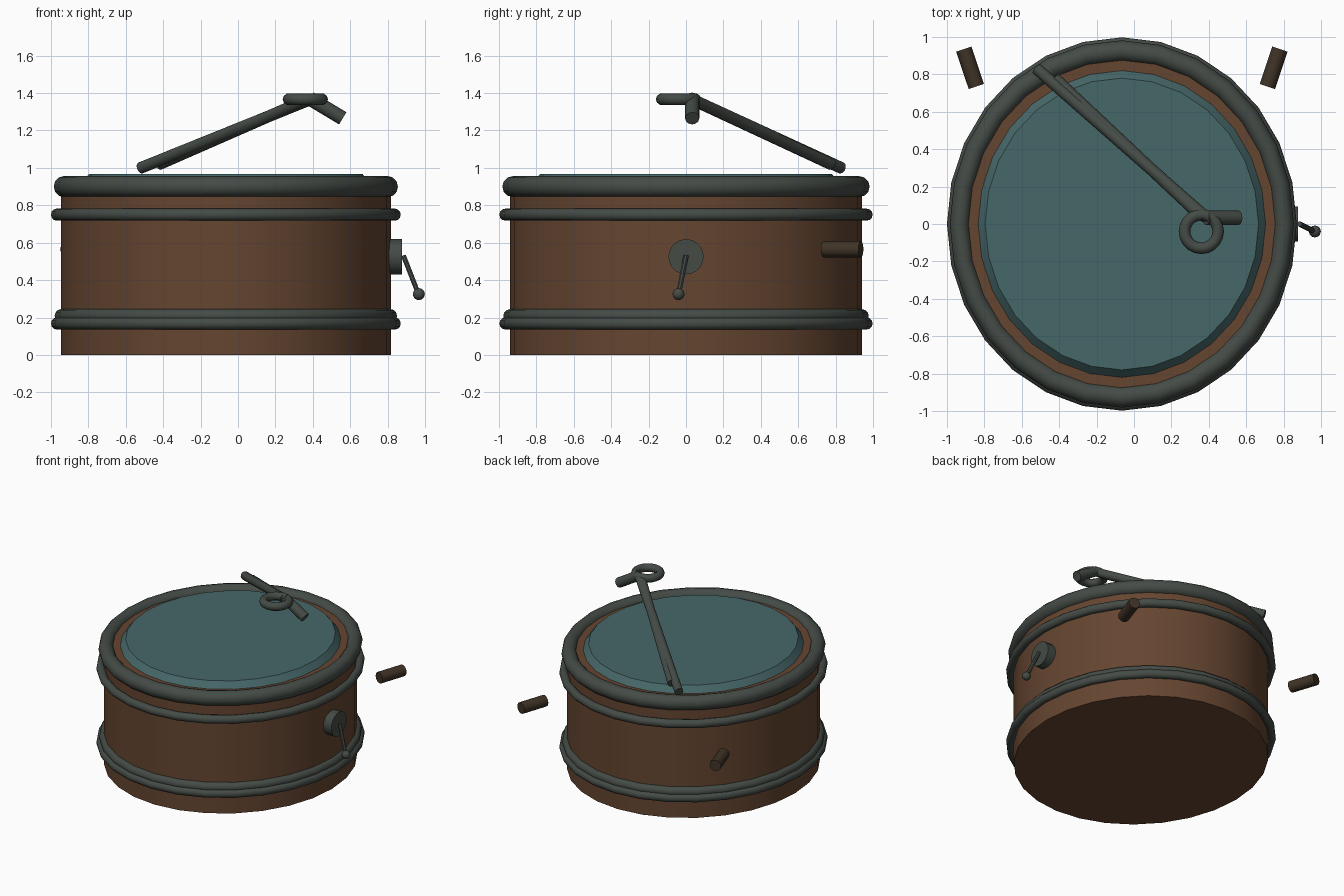
import bpy, math
from mathutils import Vector

if "Cube" in bpy.data.objects:
    bpy.data.objects.remove(bpy.data.objects["Cube"])

CX, SX = -0.065, 0.937   # drum centre and slight squeeze along x
SIDES = 28


def material(name, rgb):
    m = bpy.data.materials.new(name)
    m.diffuse_color = (*rgb, 1)
    m.use_nodes = True
    m.node_tree.nodes["Principled BSDF"].inputs["Base Color"].default_value = m.diffuse_color
    return m


WOOD = material("brown wood", (0.130, 0.060, 0.030))
METAL = material("grey green metal", (0.058, 0.070, 0.060))
SKIN = material("teal skin", (0.062, 0.135, 0.140))
PEG = material("dark wood", (0.050, 0.033, 0.019))


def finish(name, mat, smooth=True):
    o = bpy.context.object
    o.name = name
    o.data.materials.append(mat)
    if smooth:
        bpy.ops.object.shade_smooth_by_angle(angle=math.radians(40))
    return o


def rod(name, a, b, r, mat, sides=12):
    a, b = Vector(a), Vector(b)
    d = b - a
    bpy.ops.mesh.primitive_cylinder_add(vertices=sides, radius=r, depth=d.length, location=(a + b) / 2,
                                        rotation=d.to_track_quat('Z', 'Y').to_euler())
    return finish(name, mat)


def hoop(name, z, major, minor):
    bpy.ops.mesh.primitive_torus_add(major_segments=SIDES, minor_segments=12, major_radius=major,
                                     minor_radius=minor, location=(CX, 0, z))
    o = finish(name, METAL)
    o.scale.x = SX


# drum shell
bpy.ops.mesh.primitive_cylinder_add(vertices=SIDES, radius=0.942, depth=0.92, location=(CX, 0, 0.46))
finish("shell", WOOD).scale.x = SX

# bevelled drum head
bpy.ops.mesh.primitive_cone_add(vertices=SIDES, radius1=0.83, radius2=0.78, depth=0.06,
                                location=(CX, 0, 0.938))
finish("drum_head", SKIN).scale.x = SX

# rims and hoops
hoop("top_rim", 0.90, 0.926, 0.056)
hoop("upper_hoop", 0.75, 0.966, 0.032)
hoop("lower_rim", 0.208, 0.940, 0.037)
hoop("lower_hoop", 0.168, 0.966, 0.032)

# drumsticks, with the ring and stub at their raised ends
rod("stick_a", (-0.52, 0.83, 1.0), (0.385, 0.035, 1.365), 0.032, METAL)
rod("stick_b", (-0.42, 0.775, 1.02), (0.345, 0.055, 1.355), 0.032, METAL)
rod("stick_stub", (0.385, 0.033, 1.37), (0.56, 0.033, 1.265), 0.038, METAL)
bpy.ops.mesh.primitive_torus_add(major_segments=20, minor_segments=10, major_radius=0.09,
                                 minor_radius=0.031, location=(0.36, -0.04, 1.367))
finish("stick_ring", METAL)

# loose pegs behind the drum, mirrored about the drum centre
for side, label in ((-1, "left"), (1, "right")):
    rod(label + "_peg", (CX + side * 0.845, 0.935, 0.565), (CX + side * 0.778, 0.735, 0.565), 0.043, PEG)

# crank on the right side
rod("crank_plate", (0.80, 0, 0.525), (0.877, 0, 0.525), 0.094, METAL, 20)
rod("crank_arm", (0.885, 0, 0.53), (0.965, -0.04, 0.325), 0.014, METAL, 8)
bpy.ops.mesh.primitive_uv_sphere_add(segments=12, ring_count=8, radius=0.032, location=(0.967, -0.04, 0.325))
finish("crank_knob", METAL)
